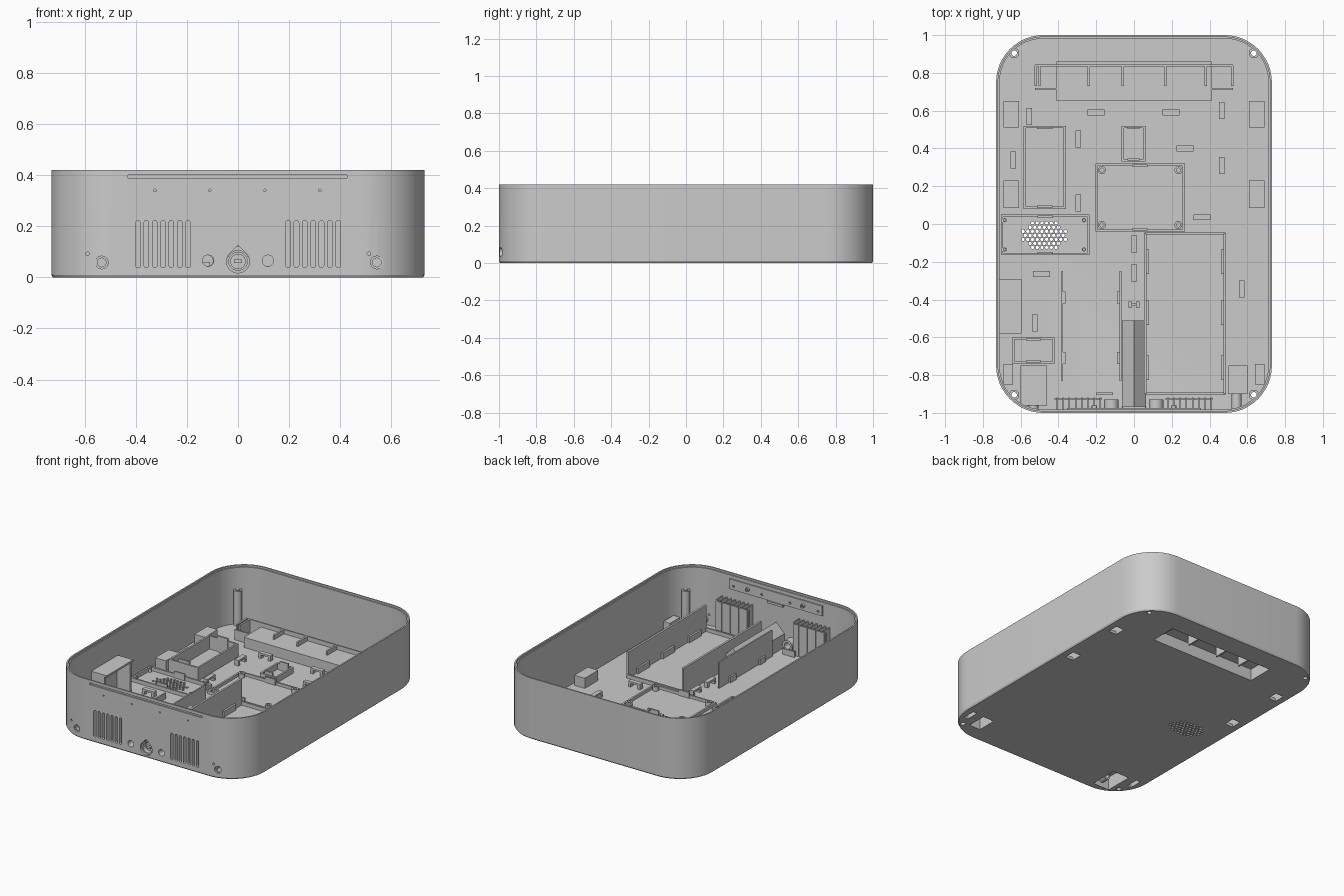
import bpy
import bmesh
from math import cos, sin, pi, radians

if "Cube" in bpy.data.objects:
    bpy.data.objects.remove(bpy.data.objects["Cube"])

grey = bpy.data.materials.new("plain_grey")
grey.use_nodes = True
grey.diffuse_color = (0.6, 0.6, 0.6, 1)
grey.node_tree.nodes["Principled BSDF"].inputs["Base Color"].default_value = (0.6, 0.6, 0.6, 1)

FLOOR, TOP = 0.02, 0.42
BASE = FLOOR - 0.004


# ---- outlines -------------------------------------------------------------
def circle(x, y, r, n=20):
    return [(x + r * cos(2 * pi * i / n), y + r * sin(2 * pi * i / n)) for i in range(n)]


def rect(x0, x1, y0, y1):
    return [(x0, y0), (x1, y0), (x1, y1), (x0, y1)]


def rounded(x, y, hw, hh, r, n=12):
    pts = []
    for k, (sx, sy) in enumerate([(1, 1), (-1, 1), (-1, -1), (1, -1)]):
        for i in range(n + 1):
            a = pi / 2 * (k + i / n)
            pts.append((x + sx * (hw - r) + r * cos(a), y + sy * (hh - r) + r * sin(a)))
    return pts


def teardrop(z, r):
    arc = [radians(135 + 270 * i / 18) for i in range(19)]
    return [(r * cos(a), z + r * sin(a)) for a in arc] + [(0, z + r * 1.414)]


def body(inset):
    return rounded(0, 0, 0.73 - inset, 1 - inset, 0.25 - inset)


# ---- solids ---------------------------------------------------------------
def loft(bm, rings, axis="z", closed=False):
    loops = []
    for pts, h in rings:
        loops.append([bm.verts.new((a, b, h) if axis == "z" else (a, h, b)) for a, b in pts])
    pairs = list(zip(loops, loops[1:])) + ([(loops[-1], loops[0])] if closed else [])
    faces = []
    for lo, hi in pairs:
        for i in range(len(lo)):
            j = (i + 1) % len(lo)
            faces.append(bm.faces.new((lo[i], lo[j], hi[j], hi[i])))
    if not closed:
        faces += [bm.faces.new(loops[0]), bm.faces.new(loops[-1])]
    bmesh.ops.recalc_face_normals(bm, faces=faces)


def prism(bm, pts, lo, hi, axis="z"):
    loft(bm, [(pts, lo), (pts, hi)], axis)


def tube(bm, outer, inner, lo, hi, axis="z"):
    loft(bm, [(outer, lo), (outer, hi), (inner, hi), (inner, lo)], axis, True)


def box(bm, x0, x1, y0, y1, z0, z1):
    prism(bm, rect(x0, x1, y0, y1), z0, z1)


def frame(bm, x0, x1, y0, y1, z, t=0.012):
    tube(bm, rect(x0, x1, y0, y1), rect(x0 + t, x1 - t, y0 + t, y1 - t), BASE, z)


def make(name, bm):
    mesh = bpy.data.meshes.new(name)
    bm.to_mesh(mesh)
    bm.free()
    obj = bpy.data.objects.new(name, mesh)
    bpy.context.collection.objects.link(obj)
    mesh.materials.append(grey)
    return obj


def cut(obj, bm):
    cutter = make("cutter", bm)
    cutter.hide_render = True
    mod = obj.modifiers.new("cut", "BOOLEAN")
    mod.operation, mod.solver, mod.object = "DIFFERENCE", "EXACT", cutter
    mod.use_self = True
    graph = bpy.context.evaluated_depsgraph_get()
    mesh = bpy.data.meshes.new_from_object(obj.evaluated_get(graph))
    obj.modifiers.clear()
    obj.data = mesh
    bpy.data.objects.remove(cutter)


def smooth(obj):
    bpy.ops.object.select_all(action="DESELECT")
    obj.select_set(True)
    bpy.context.view_layer.objects.active = obj
    bpy.ops.object.shade_smooth_by_angle(angle=radians(30))


# ---- tray shell -----------------------------------------------------------
bm = bmesh.new()
loft(bm, [(body(0.006), 0), (body(0), 0.01), (body(0), TOP)])
shell = make("tray_shell", bm)
bm = bmesh.new()
loft(bm, [(body(0.018), FLOOR), (body(0.018), TOP - 0.012), (body(0.01), TOP - 0.012),
          (body(0.01), TOP + 0.02)])
cut(shell, bm)

# pockets open to the underside: x0, x1, y0, y1, top, wall
pockets = [(-0.41, 0.41, 0.65, 0.86, 0.09, 0.015),
           (0.5, 0.6, -0.9, -0.75, 0.1, 0.008), (-0.6, -0.46, -0.96, -0.75, 0.1, 0.008)]
for s in (-1, 1):
    for x0, x1, y0, y1 in [(0.61, 0.69, 0.51, 0.65), (0.61, 0.69, 0.085, 0.23), (0.64, 0.69, -0.85, -0.74)]:
        pockets.append((min(s * x0, s * x1), max(s * x0, s * x1), y0, y1, 0.09, 0.01))

bm = bmesh.new()
for x0, x1, y0, y1, z, t in pockets:
    low = y1 - 0.085 if 0 < y0 < 0.6 else y0 + t
    box(bm, x0 + t, x1 - t, low, y1 - t, -0.02, 0.05)
posts = [(sx * 0.635, sy * 0.905) for sx in (-1, 1) for sy in (-1, 1)]
for x, y in posts:
    prism(bm, circle(x, y, 0.015), -0.02, 0.04)
# speaker perforations
for row in range(-3, 4):
    for col in range(-5, 6):
        x, y = (col + 0.5 * (row % 2)) * 0.025, row * 0.0215
        if (x / 0.118) ** 2 + (y / 0.078) ** 2 < 1:
            prism(bm, circle(x - 0.475, y - 0.06, 0.0095, 6), -0.02, 0.04)
# front vents, sockets and pin holes
for i in range(7):
    for x in (-0.391, 0.196):
        prism(bm, rounded(x + 0.0326 * i, 0.13, 0.009, 0.092, 0.0088, 5), -1.05, -0.97, "y")
for x, z, r in [(-0.117, 0.065, 0.022), (0.117, 0.065, 0.022), (-0.533, 0.058, 0.025), (0.543, 0.058, 0.025),
                (-0.588, 0.092, 0.007), (0.512, 0.092, 0.007)]:
    prism(bm, circle(x, z, r), -1.05, -0.93, "y")
for x in (-0.325, -0.11, 0.105, 0.32):
    prism(bm, circle(x, 0.34, 0.005, 10), -1.05, -0.97, "y")
prism(bm, teardrop(0.062, 0.045), -1.05, -0.97, "y")
box(bm, -0.43, 0.427, -1.05, -0.992, 0.388, 0.4)
cut(shell, bm)
smooth(shell)

# ---- raised pockets -------------------------------------------------------
bm = bmesh.new()
for x0, x1, y0, y1, z, t in pockets:
    inner = rect(x0 + t, x1 - t, y0 + t, y1 - t)
    outer = rect(x0, x1, y0, y1)
    loft(bm, [(inner, z - 0.01), (inner, BASE), (outer, BASE), (outer, z)])
make("floor_pockets", bm)

# ---- corner posts ---------------------------------------------------------
bm = bmesh.new()
for x, y in posts:
    tube(bm, circle(x, y, 0.027), circle(x, y, 0.015), BASE, 0.26)
smooth(make("corner_posts", bm))

# ---- ribbed rear rail -----------------------------------------------------
bm = bmesh.new()
box(bm, -0.525, 0.525, 0.835, 0.845, BASE, 0.12)
for s in (-1, 1):
    box(bm, s * 0.467 - 0.058, s * 0.467 + 0.058, 0.71, 0.72, BASE, 0.09)
for x in (-0.52, -0.5, -0.24, -0.06, 0.165, 0.38, 0.52):
    box(bm, x - 0.006, x + 0.006, 0.73, 0.84, BASE, 0.12)
make("rear_rail", bm)

# ---- module frames --------------------------------------------------------
for name, x0, x1, y0, y1, z in [("converter_frame", -0.585, -0.36, 0.08, 0.52, 0.11),
                                ("speaker_frame", -0.705, -0.235, -0.165, 0.05, 0.045),
                                ("small_board_frame", -0.065, 0.06, 0.33, 0.52, 0.06),
                                ("main_board_frame", -0.205, 0.27, -0.04, 0.32, 0.04),
                                ("corner_board_frame", -0.645, -0.42, -0.74, -0.6, 0.06)]:
    bm = bmesh.new()
    frame(bm, x0, x1, y0, y1, z)
    # snap clips on both short runs
    mid, half = (x0 + x1) / 2, min(0.04, (x1 - x0) / 4)
    for y in (y0 + 0.012, y1 - 0.012):
        box(bm, mid - half, mid + half, y - 0.006, y + 0.006, BASE, z + 0.02)
    make(name, bm)

bm = bmesh.new()
for xs, ys, r, z in [((-0.17, 0.235), (-0.005, 0.285), 0.021, 0.05), ((-0.685, -0.265), (-0.135, 0.02), 0.011, 0.045)]:
    for x in xs:
        for y in ys:
            tube(bm, circle(x, y, r), circle(x, y, r * 0.5), BASE, z)
smooth(make("board_standoffs", bm))

# ---- long bays with tall side walls ---------------------------------------
bm = bmesh.new()
frame(bm, 0.055, 0.485, -0.905, -0.045, 0.045)
for x in (0.06, 0.48):
    box(bm, x - 0.007, x + 0.007, -0.9, -0.05, BASE, 0.2)
    for y in (-0.2, -0.47, -0.76):
        d = 0.012 if x < 0.2 else -0.012
        box(bm, x + d - 0.008, x + d + 0.008, y - 0.065, y + 0.065, BASE, 0.06)
make("large_bay", bm)

bm = bmesh.new()
for x, d, z in [(-0.38, 0.01, 0.06), (-0.072, -0.01, 0.2)]:
    box(bm, x - 0.005, x + 0.005, -0.83, -0.25, BASE, z)
    for y in (-0.39, -0.71):
        box(bm, x + d - 0.007, x + d + 0.007, y - 0.032, y + 0.032, BASE, 0.06)
box(bm, -0.2, -0.11, -0.905, -0.893, BASE, 0.06)
make("narrow_bay", bm)

# ---- power inlet tunnel ---------------------------------------------------
bm = bmesh.new()
prism(bm, [(-0.063, BASE), (0.063, BASE), (0.063, 0.115), (0, 0.178), (-0.063, 0.115)], -0.985, -0.51, "y")
tunnel = make("inlet_tunnel", bm)
bm = bmesh.new()
prism(bm, teardrop(0.07, 0.042), -1.05, -0.45, "y")
cut(tunnel, bm)
bm = bmesh.new()
tube(bm, circle(0, 0.062, 0.044), circle(0, 0.062, 0.036), -0.985, -0.93, "y")
prism(bm, circle(0, 0.062, 0.03), -0.96, -0.93, "y")
prism(bm, circle(0, 0.062, 0.042), -0.945, -0.93, "y")
prism(bm, rect(-0.016, 0.016, 0.055, 0.069), -0.98, -0.95, "y")
smooth(make("inlet_connector", bm))

# ---- sockets behind the front wall ----------------------------------------
bm = bmesh.new()
for x in (-0.12, 0.117):
    tube(bm, circle(x, 0.065, 0.038), circle(x, 0.065, 0.022), -0.985, -0.93, "y")
for x in (-0.533, 0.543):
    tube(bm, circle(x, 0.058, 0.027), circle(x, 0.058, 0.017), -0.982, -0.9, "y")
smooth(make("front_sockets", bm))

# ---- vent baffles with comb fins ------------------------------------------
bm = bmesh.new()
for x0, start in ((-0.42, -0.407), (0.168, 0.18)):
    box(bm, x0, x0 + 0.25, -0.93, -0.92, BASE, 0.235)
    for i in range(8):
        x = start + 0.0326 * i
        box(bm, x - 0.004, x + 0.004, -0.984, -0.918, BASE, 0.25)
make("vent_baffles", bm)

# ---- inner plate on the front wall ----------------------------------------
bm = bmesh.new()
prism(bm, rect(-0.355, 0.355, 0.315, 0.385), -0.985, -0.974, "y")
prism(bm, rect(-0.06, 0.06, 0.3, 0.315), -0.985, -0.965, "y")
for x in (-0.21, 0.21):
    tube(bm, circle(x, 0.35, 0.014), circle(x, 0.35, 0.007), -0.976, -0.96, "y")
plate = make("front_inner_plate", bm)
bm = bmesh.new()
for x in (-0.325, -0.11, 0.105, 0.32):
    prism(bm, circle(x, 0.34, 0.008, 12), -0.99, -0.95, "y")
cut(plate, bm)

# ---- side shelf -----------------------------------------------------------
bm = bmesh.new()
box(bm, -0.715, -0.595, -0.58, -0.29, 0.232, 0.245)
for y in (-0.58, -0.302):
    box(bm, -0.715, -0.61, y, y + 0.012, BASE, 0.235)
make("side_shelf", bm)

# ---- cable loops: small bridges on the floor ------------------------------
bm = bmesh.new()
loops_x = [(-0.2, 0.59), (0.195, 0.59), (0.27, 0.4), (0.36, 0.035), (-0.49, -0.265)]
loops_y = [(0.465, 0.6), (-0.295, 0.45), (0.465, 0.31), (-0.64, 0.34), (-0.555, 0.57), (-0.295, 0.11),
           (0, -0.105), (0, -0.26), (-0.525, -0.525), (0.57, -0.345)]
for spots, (u, v) in ((loops_x, (1, 0)), (loops_y, (0, 1))):
    for x, y in spots:
        for c, h, z0, z1 in [(-0.036, 0.009, BASE, 0.055), (0.036, 0.009, BASE, 0.055), (0, 0.045, 0.045, 0.058)]:
            hx, hy = (h if u else 0.015), (h if v else 0.015)
            box(bm, x + u * c - hx, x + u * c + hx, y + v * c - hy, y + v * c + hy, z0, z1)
for x in (-0.02, 0.02):
    box(bm, x - 0.01, x + 0.01, -0.445, -0.41, BASE, 0.07)
box(bm, -0.012, 0.012, -0.432, -0.42, BASE, 0.04)
make("cable_loops", bm)
